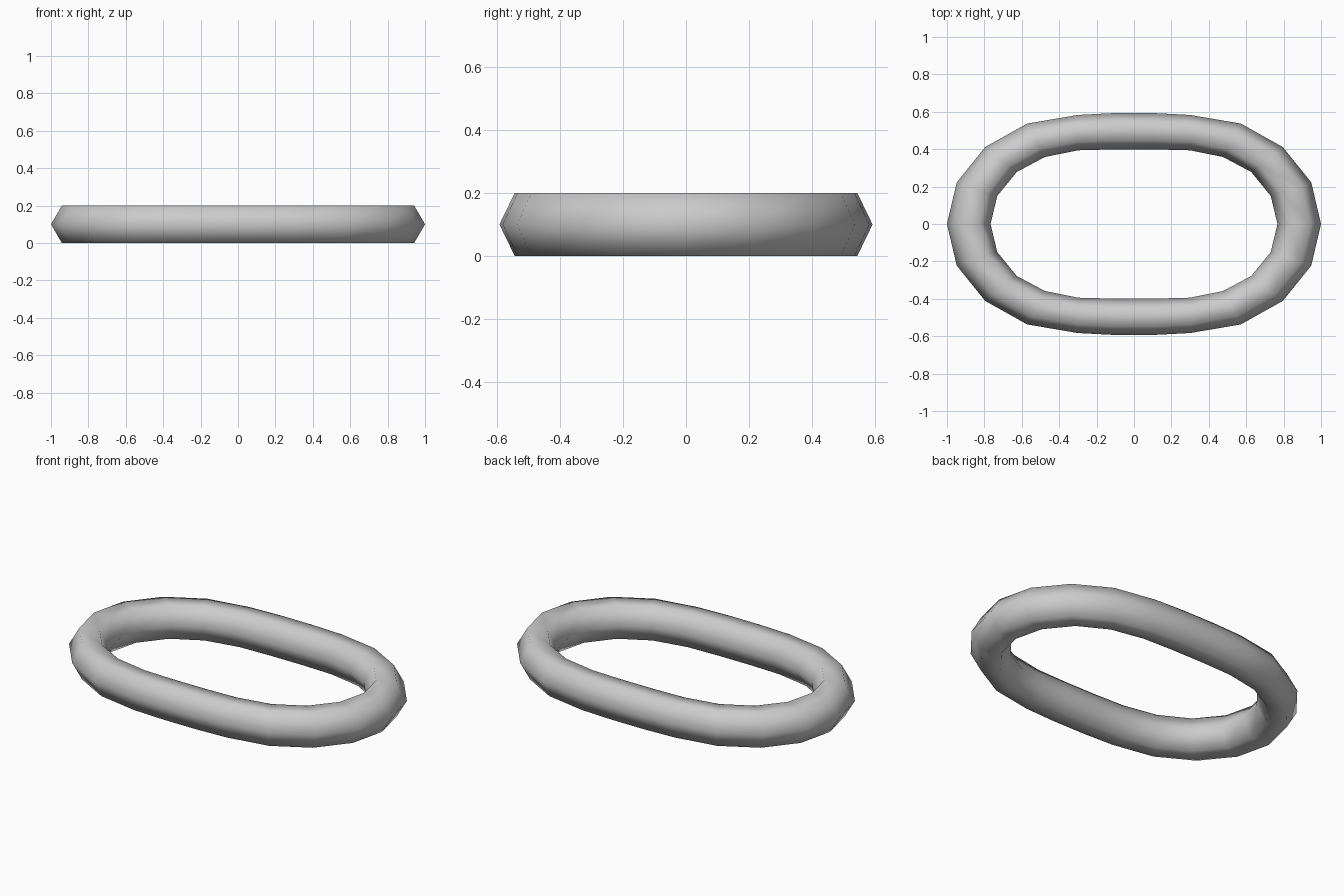
import bpy, bmesh

if "Cube" in bpy.data.objects:
    bpy.data.objects.remove(bpy.data.objects["Cube"])

# Quarter of the link in plan: (outer x, outer y, inner x, inner y)
quarter = [
    (1.000, 0.000, 0.767, 0.000),
    (0.948, 0.222, 0.731, 0.150),
    (0.796, 0.411, 0.627, 0.278),
    (0.571, 0.537, 0.477, 0.358),
    (0.300, 0.583, 0.300, 0.394),
    (0.107, 0.593, 0.107, 0.399),
]
HEIGHT = 0.20


def mirror_x(p):
    return (-p[0], p[1], -p[2], p[3])


def mirror_y(p):
    return (p[0], -p[1], p[2], -p[3])


# Mirror the quarter twice to get the full closed loop
half = quarter + [mirror_x(p) for p in reversed(quarter)]
loop = half + [mirror_y(p) for p in reversed(half[1:-1])]

# Hexagonal tube section: (position from inner 0 to outer 1, height)
section = [(1, 0.5), (0.75, 1), (0.25, 1), (0, 0.5), (0.25, 0), (0.75, 0)]

bm = bmesh.new()
rings = []
for ox, oy, ix, iy in loop:
    rings.append([bm.verts.new((ix + (ox - ix) * t, iy + (oy - iy) * t, HEIGHT * h))
                  for t, h in section])

# Skin the tube with quads
n = len(section)
for i, a in enumerate(rings):
    b = rings[(i + 1) % len(rings)]
    for j in range(n):
        k = (j + 1) % n
        bm.faces.new((a[j], b[j], b[k], a[k]))
for f in bm.faces:
    f.smooth = True
bmesh.ops.recalc_face_normals(bm, faces=bm.faces)

mesh = bpy.data.meshes.new("chain_link")
bm.to_mesh(mesh)
bm.free()
link = bpy.data.objects.new("chain_link", mesh)
bpy.context.collection.objects.link(link)
